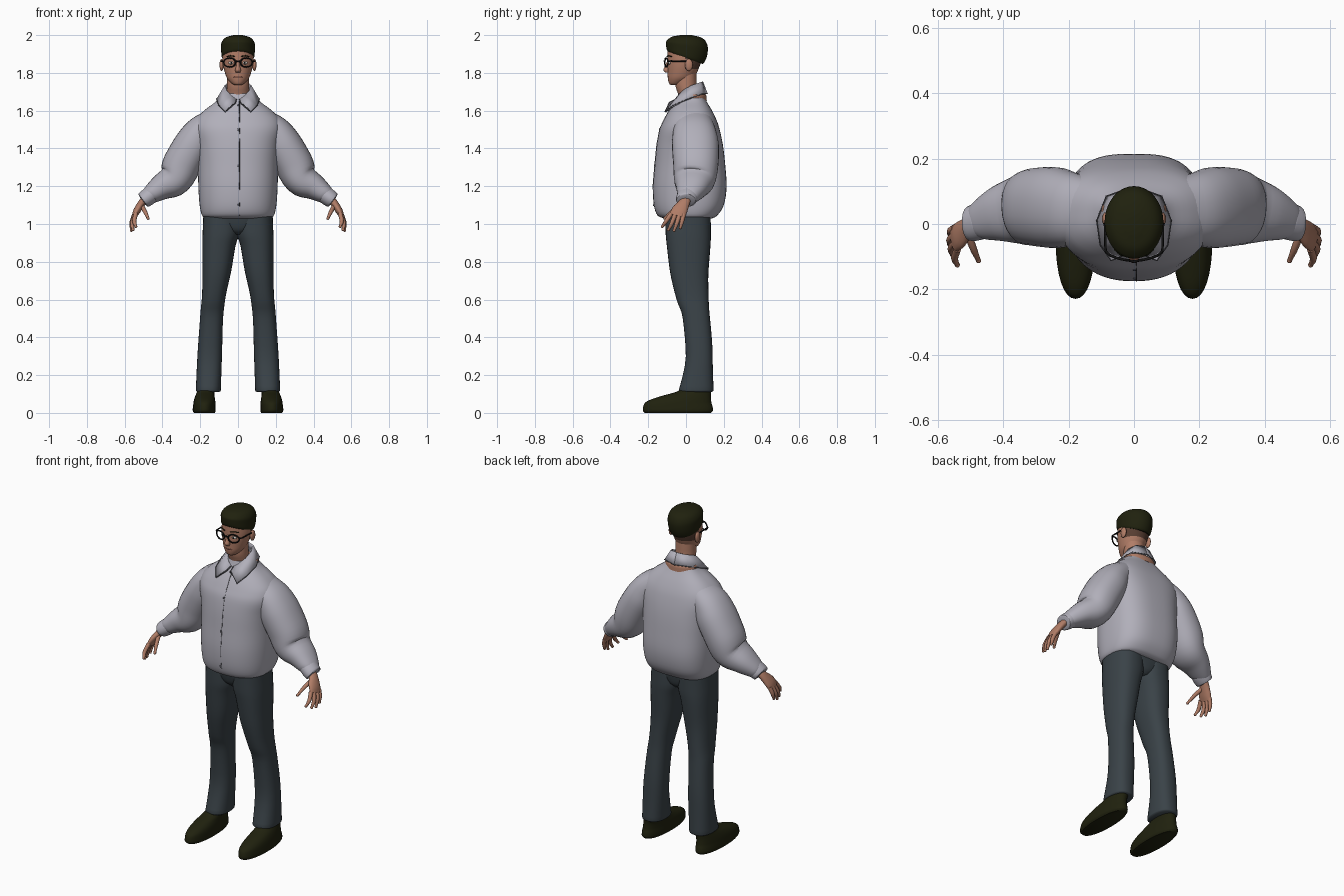
import bpy, bmesh, math
from mathutils import Vector, Matrix


def material(name, rgb):
    m = bpy.data.materials.new(name)
    m.diffuse_color = (*rgb, 1)
    return m


SHIRT = material("pale grey shirt", (0.44, 0.43, 0.49))
SEAM = material("dark grey seam", (0.09, 0.09, 0.105))
TROUSER = material("slate trousers", (0.042, 0.055, 0.064))
DARK = material("dark olive", (0.0145, 0.0155, 0.0045))
SKIN = material("skin", (0.44, 0.205, 0.135))
FADE = material("short hair brown", (0.10, 0.05, 0.033))
LIP = material("lip", (0.30, 0.11, 0.08))
BLACK = material("black", (0.006, 0.006, 0.006))
WHITE = material("eye white", (0.55, 0.52, 0.48))


def finish(name, bm, mat, mirror=False):
    bmesh.ops.recalc_face_normals(bm, faces=bm.faces)
    me = bpy.data.meshes.new(name)
    bm.to_mesh(me)
    bm.free()
    me.shade_smooth()
    me.set_sharp_from_angle(angle=math.radians(50))
    me.materials.append(mat)
    ob = bpy.data.objects.new(name, me)
    bpy.context.collection.objects.link(ob)
    if mirror:
        ob.modifiers.new("mirror", "MIRROR").use_mirror_merge = False
    return ob


def smooth_rows(rows, sub):
    """Monotone cubic interpolation between cross-sections."""
    rows = [tuple(r) + (0,) * (6 - len(r)) for r in rows]

    def slope(i, k):
        lo, hi = max(i - 1, 0), min(i + 1, len(rows) - 1)
        d0, d1 = rows[i][k] - rows[lo][k], rows[hi][k] - rows[i][k]
        if lo == i or hi == i:
            return d0 + d1
        if d0 * d1 <= 0:
            return 0
        return math.copysign(min(abs(d0 + d1) / 2, 2 * abs(d0), 2 * abs(d1)), d0)

    out = []
    for i in range(len(rows) - 1):
        for s in range(sub):
            t = s / sub
            h = (2*t**3 - 3*t*t + 1, t**3 - 2*t*t + t, 3*t*t - 2*t**3, t**3 - t*t)
            out.append([h[0]*rows[i][k] + h[1]*slope(i, k) + h[2]*rows[i+1][k] + h[3]*slope(i+1, k)
                        for k in range(6)])
    return out + [list(rows[-1])]


def loft(name, rows, mat, n=32, power=2.0, along=False, mirror=False, sub=4, back=None):
    """Rows are x, y, z, radius a, radius b, tilt. Level rings, or rings set across the path."""
    rows = smooth_rows(rows, sub)
    bm = bmesh.new()
    rings = []
    for i, (x, y, z, a, b, tilt) in enumerate(rows):
        u, v = Vector((1, 0, 0)), Vector((0, 1, tilt))
        if along:
            t = Vector(rows[min(i + 1, len(rows) - 1)][:3]) - Vector(rows[max(i - 1, 0)][:3])
            u = t.cross(Vector((0, 1, 0))).normalized()
            v = u.cross(t).normalized()
        ring = []
        for k in range(n):
            c, s = math.cos(2 * math.pi * k / n), math.sin(2 * math.pi * k / n)
            e = 2 / (back if back and s > 0 else power)
            c, s = (math.copysign(abs(w) ** e, w) for w in (c, s))
            ring.append(bm.verts.new(Vector((x, y, z)) + u * a * c + v * b * s))
        rings.append(ring)
    for r, q in zip(rings, rings[1:]):
        for k in range(n):
            bm.faces.new((r[k], r[(k + 1) % n], q[(k + 1) % n], q[k]))
    bm.faces.new(rings[0])
    bm.faces.new(rings[-1])
    return finish(name, bm, mat, mirror)


def ball(name, centre, size, mat, mirror=False):
    bm = bmesh.new()
    bmesh.ops.create_uvsphere(bm, u_segments=16, v_segments=10, radius=1,
                              matrix=Matrix.Translation(centre) @ Matrix.Diagonal((*size, 1)))
    return finish(name, bm, mat, mirror)


def tube(name, points, radius, mat, cyclic=False, mirror=True):
    cu = bpy.data.curves.new(name, "CURVE")
    cu.dimensions = "3D"
    cu.bevel_depth, cu.bevel_resolution, cu.use_fill_caps = radius, 2, True
    for side in ((1, -1) if mirror else (1,)):
        sp = cu.splines.new("POLY")
        sp.points.add(len(points) - 1)
        for p, (x, y, z) in zip(sp.points, points):
            p.co = (x * side, y, z, 1)
        sp.use_cyclic_u = cyclic
    cu.materials.append(mat)
    ob = bpy.data.objects.new(name, cu)
    bpy.context.collection.objects.link(ob)


# Shirt body: z, front, back, half width
body = [(1.03, -.12, .14, .17), (1.045, -.15, .165, .19), (1.10, -.17, .20, .203),
        (1.20, -.175, .215, .21), (1.32, -.165, .207, .212), (1.42, -.155, .195, .22),
        (1.50, -.14, .178, .235), (1.55, -.118, .162, .225), (1.60, -.09, .138, .18),
        (1.65, -.055, .108, .115), (1.69, -.04, .085, .085)]
loft("shirt_body", [(0, (f + b) / 2, z, w, (b - f) / 2) for z, f, b, w in body],
     SHIRT, n=64, power=2.3, back=2.8)

# Front opening and buttons
tube("placket_seam", [(.008, f - .0005, z) for z, f, b, w in body[1:10]], .0014, SEAM, mirror=False)
for z, y in ((1.10, -.17), (1.31, -.166), (1.50, -.14), (1.63, -.072)):
    ball("button", (.002, y - .001, z), (.006, .003, .006), SEAM)

# Sleeves running out of the yoke, and cuffs
loft("sleeve", [(.07, .04, 1.565, .075, .085), (.14, .042, 1.53, .076, .10),
                (.20, .045, 1.482, .088, .115), (.245, .05, 1.41, .10, .124),
                (.295, .052, 1.32, .102, .12),
                (.335, .045, 1.237, .09, .11), (.405, .032, 1.195, .069, .088),
                (.46, .014, 1.157, .05, .065), (.48, .005, 1.14, .04, .052)],
     SHIRT, along=True, mirror=True, power=2.2)
loft("cuff", [(.462, .012, 1.155, .042, .052), (.468, .01, 1.15, .047, .057),
              (.500, 0, 1.126, .043, .053), (.504, 0, 1.123, .034, .042)],
     SHIRT, along=True, mirror=True)

# Collar: folded strip from the front opening round to the back
top = [(.008, -.055, 1.66), (.035, -.045, 1.68), (.062, -.015, 1.71),
       (.07, .03, 1.735), (.05, .075, 1.75), (0, .09, 1.755)]
low = [(.012, -.088, 1.645), (.07, -.112, 1.595), (.103, -.065, 1.63),
       (.114, .01, 1.662), (.085, .085, 1.688), (0, .115, 1.69)]
bm = bmesh.new()
pairs = [(bm.verts.new(a), bm.verts.new(b)) for a, b in zip(top, low)]
for (a, b), (c, d) in zip(pairs, pairs[1:]):
    bm.faces.new((a, b, d, c))
collar = finish("collar", bm, SHIRT, mirror=True)
collar.modifiers.new("thickness", "SOLIDIFY").thickness = .008
tube("collar_edge", [top[0]] + low, .0022, SEAM)

# Neck and head
loft("neck_base", [(0, .04, 1.65, .10, .07), (0, .04, 1.68, .099, .068), (0, .035, 1.70, .07, .05)], SKIN)
loft("neck", [(0, .02, 1.62, .07, .06), (0, .015, 1.68, .06, .055),
              (0, 0, 1.74, .058, .056), (0, .002, 1.82, .058, .052)], SKIN)
head = loft("head", [(0, -.058, 1.735, .018, .022), (0, -.05, 1.745, .035, .04),
                     (0, -.03, 1.77, .057, .066), (0, -.02, 1.80, .069, .077),
                     (0, -.012, 1.84, .079, .086), (0, -.005, 1.88, .083, .093),
                     (0, 0, 1.92, .083, .097), (0, 0, 1.97, .05, .06)], SKIN, n=48, sub=6)
head.data.materials.append(FADE)
for p in head.data.polygons:
    p.material_index = int(p.center.z > 1.82 and p.center.y > .0)

loft("hair", [(0, -.004, 1.88, .082, .092, -.36), (0, -.002, 1.89, .087, .10, -.33),
              (0, .003, 1.915, .089, .108, -.24), (0, .005, 1.945, .09, .111, -.15),
              (0, .005, 1.972, .081, .10, -.06), (0, .003, 1.99, .06, .075, -.03),
              (0, 0, 2.0, .022, .03)], DARK, n=40)

# Face
loft("nose", [(0, -.092, 1.865, .008, .007), (0, -.098, 1.84, .009, .012),
              (0, -.104, 1.815, .015, .016), (0, -.098, 1.802, .012, .011)], SKIN, n=16)
ball("mouth", (0, -.091, 1.778), (.024, .007, .005), LIP)
ball("ear", (.087, .015, 1.842), (.011, .021, .032), SKIN, True)
ball("eye", (.036, -.088, 1.853), (.015, .008, .008), WHITE, True)
ball("iris", (.036, -.094, 1.853), (.005, .004, .005), BLACK, True)
tube("eyebrow", [(.018, -.1, 1.887), (.04, -.094, 1.891), (.06, -.077, 1.886)], .003, DARK)

# Glasses
rim = [(.044 + .031 * math.cos(a), 1.855 + .024 * math.sin(a))
       for a in (2 * math.pi * k / 24 for k in range(24))]
tube("glasses_rim", [(x, -.112 + 3 * x * x, z) for x, z in rim], .004, BLACK, cyclic=True)
tube("glasses_bridge", [(-.014, -.112, 1.86), (0, -.115, 1.863), (.014, -.112, 1.86)],
     .004, BLACK, mirror=False)
tube("glasses_temple", [(.074, -.096, 1.862), (.087, -.082, 1.863), (.089, .01, 1.862),
                        (.089, .03, 1.85)], .004, BLACK)

# Hands
loft("palm", [(.485, .003, 1.14, .02, .026), (.51, -.01, 1.11, .02, .03),
              (.535, -.035, 1.07, .019, .042), (.55, -.047, 1.04, .013, .042)],
     SKIN, n=20, along=True, mirror=True)
fingers = [((.548, -.012, 1.05), (.562, -.022, 1.01), (.564, -.03, .98)),
           ((.549, -.034, 1.05), (.564, -.05, 1.00), (.564, -.063, .966)),
           ((.547, -.057, 1.05), (.560, -.077, 1.00), (.556, -.093, .97)),
           ((.541, -.077, 1.055), (.549, -.105, 1.015), (.541, -.125, .987)),
           ((.512, -.02, 1.10), (.493, -.072, 1.067), (.476, -.112, 1.03))]
for a, b, c in fingers:
    loft("finger", [(*a, .012, .012), (*b, .011, .011), (*c, .007, .007)],
         SKIN, n=10, along=True, mirror=True)
    ball("fingertip", c, (.008, .008, .008), SKIN, True)

# Trousers
loft("trouser_seat", [(0, .008, 1.07, .18, .122), (0, .01, 1.02, .165, .117),
                      (0, .012, .97, .09, .104), (0, .014, .945, .035, .08)], TROUSER, n=40, power=2.4)
loft("trouser_leg", [(.088, .01, 1.06, .095, .12), (.09, .012, .96, .097, .12),
                     (.101, .014, .88, .087, .115), (.112, .017, .75, .076, .102),
                     (.13, .035, .60, .062, .085), (.14, .055, .50, .061, .072),
                     (.15, .07, .30, .065, .071), (.157, .054, .12, .066, .092),
                     (.157, .054, .11, .058, .082)], TROUSER, power=2.4, mirror=True)

# Shoes
loft("shoe", [(.178, -.043, 0, .055, .175), (.179, -.043, .015, .061, .186),
              (.178, -.043, .045, .059, .18), (.177, -.03, .068, .056, .163),
              (.175, .002, .09, .051, .13), (.17, .045, .115, .046, .088),
              (.165, .055, .14, .045, .075)],
     DARK, power=2.2, mirror=True)
